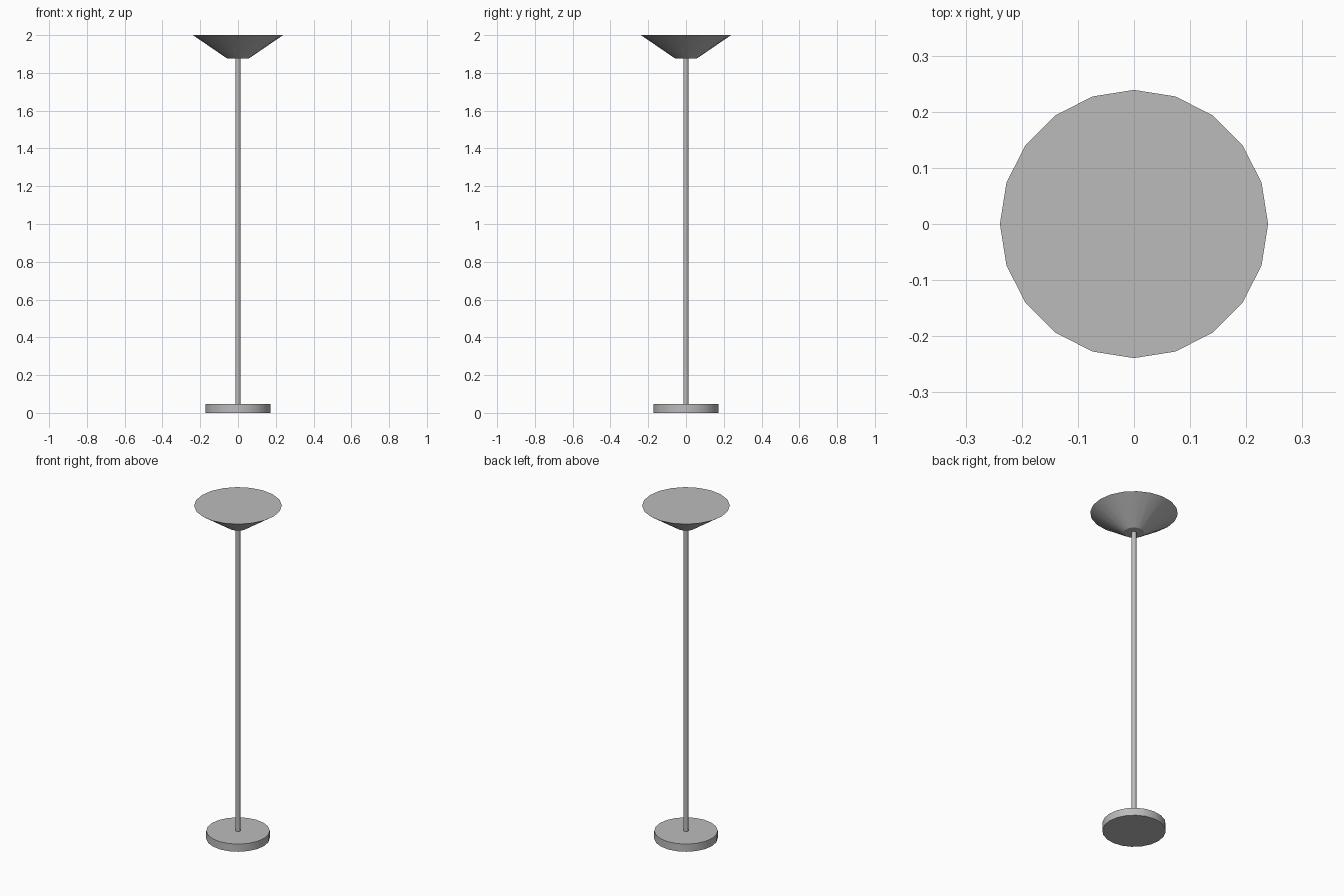
import bpy
import math

SIDES = 20

cube = bpy.data.objects.get("Cube")
if cube:
    bpy.data.objects.remove(cube, do_unlink=True)

# One plain grey metal for the whole lamp
metal = bpy.data.materials.new("grey_metal")
metal.use_nodes = True
grey = (0.5, 0.5, 0.5, 1.0)
metal.diffuse_color = grey
metal.node_tree.nodes["Principled BSDF"].inputs["Base Color"].default_value = grey


def turned_part(name, bottom, top, bottom_radius, top_radius):
    """Closed round part between two heights, smooth sides and sharp rims."""
    bpy.ops.mesh.primitive_cone_add(
        vertices=SIDES, radius1=bottom_radius, radius2=top_radius,
        depth=top - bottom, location=(0, 0, (bottom + top) / 2))
    part = bpy.context.object
    part.name = name
    part.data.materials.append(metal)
    bpy.ops.object.shade_smooth_by_angle(angle=math.radians(30))
    return part


# Round foot, thin pole and flared shade
turned_part("base", 0, 0.046, 0.173, 0.173)
turned_part("pole", 0.046, 1.876, 0.0135, 0.0135)
turned_part("shade", 1.876, 2, 0.057, 0.239)
